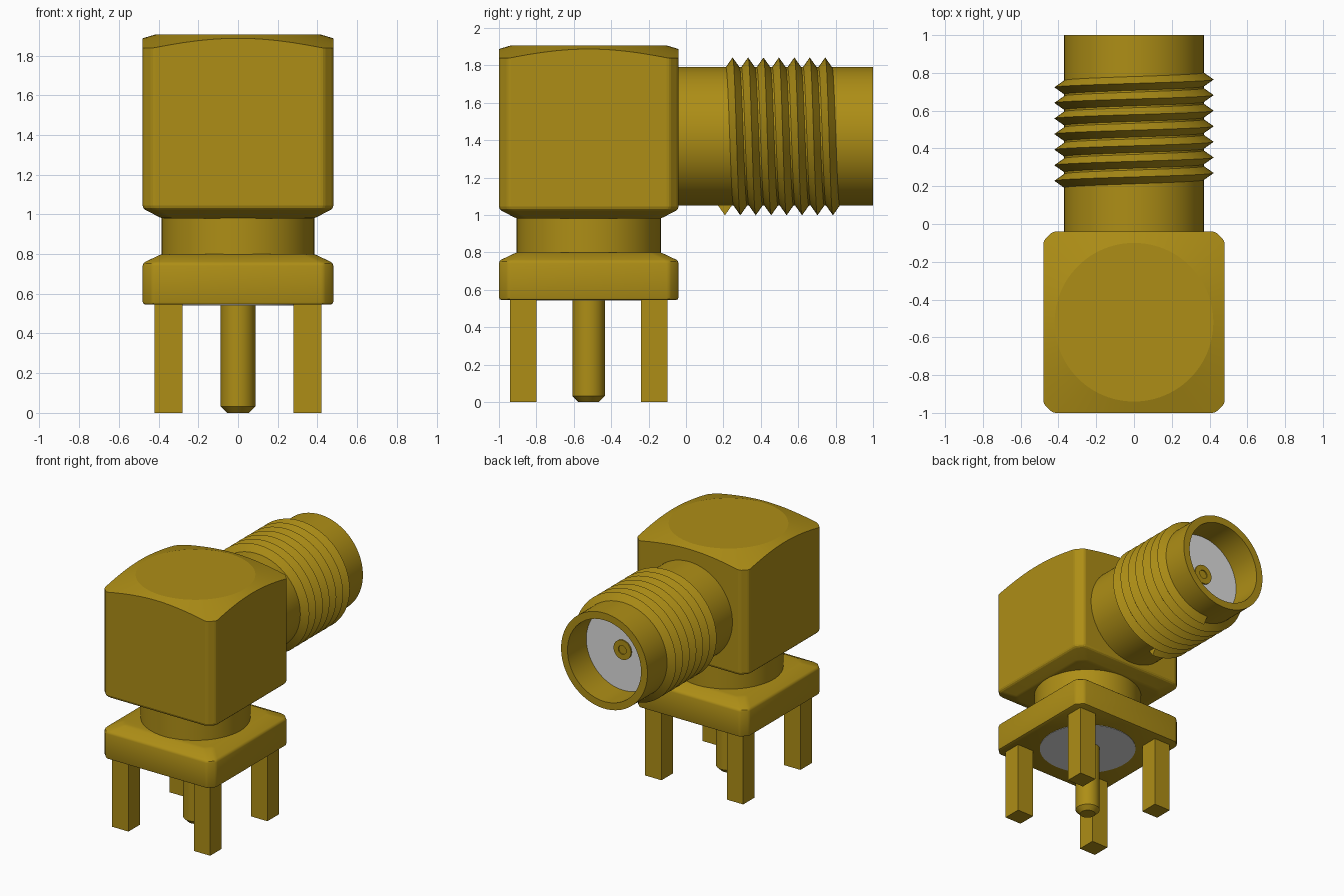
import bpy, bmesh, math
from mathutils import Matrix

if "Cube" in bpy.data.objects:
    bpy.data.objects.remove(bpy.data.objects["Cube"], do_unlink=True)


def material(name, color):
    m = bpy.data.materials.new(name)
    m.diffuse_color = color
    m.use_nodes = True
    m.node_tree.nodes["Principled BSDF"].inputs["Base Color"].default_value = color
    return m


GOLD = material("gold", (0.42, 0.27, 0.008, 1))
WHITE = material("white insulator", (0.72, 0.72, 0.72, 1))
CY = -0.52                                  # centre of the block in y
UPRIGHT = Matrix.Translation((0, CY, 0))
ALONG_Y = Matrix.Translation((0, 0, 1.42)) @ Matrix.Rotation(-math.pi / 2, 4, 'X')


def finish(bm, name, mat, matrix=UPRIGHT):
    bmesh.ops.remove_doubles(bm, verts=bm.verts, dist=1e-5)
    bmesh.ops.transform(bm, matrix=matrix, verts=bm.verts)
    bmesh.ops.recalc_face_normals(bm, faces=bm.faces)
    me = bpy.data.meshes.new(name)
    bm.to_mesh(me)
    bm.free()
    ob = bpy.data.objects.new(name, me)
    bpy.context.collection.objects.link(ob)
    me.materials.append(mat)
    return ob


def select(ob):
    bpy.ops.object.select_all(action='DESELECT')
    ob.select_set(True)
    bpy.context.view_layer.objects.active = ob


def smooth(ob):
    select(ob)
    bpy.ops.object.shade_smooth_by_angle(angle=math.radians(30))
    return ob


def skin(bm, rings, cap):
    """Join equal rings of vertices with quads, optionally capping the ends."""
    for a, b in zip(rings, rings[1:]):
        n = len(a)
        for i in range(n):
            bm.faces.new((a[i], a[(i + 1) % n], b[(i + 1) % n], b[i]))
    if cap:
        bm.faces.new(rings[0])
        bm.faces.new(rings[-1])


def lathe(name, profile, mat, matrix=UPRIGHT, n=96):
    """Turn (radius, height) points round the local z axis."""
    bm = bmesh.new()
    rings = [[bm.verts.new((r * math.cos(2 * math.pi * i / n),
                            r * math.sin(2 * math.pi * i / n), z)) for i in range(n)]
             for r, z in profile]
    skin(bm, rings, False)
    return smooth(finish(bm, name, mat, matrix))


def block(name, sections, corner=0.05):
    """Square block with cut corners, from (height, half width) sections."""
    bm = bmesh.new()
    rings = []
    for z, h in sections:
        c = h - corner
        rings.append([bm.verts.new((x, y, z)) for x, y in
                      ((h, -c), (h, c), (c, h), (-c, h),
                       (-h, c), (-h, -c), (-c, -h), (c, -h))])
    skin(bm, rings, True)
    bmesh.ops.recalc_face_normals(bm, faces=bm.faces)
    edges = [e for e in bm.edges if e.calc_face_angle(0) > math.radians(15)]
    bmesh.ops.bevel(bm, geom=edges, offset=0.014, segments=2, profile=0.5,
                    affect='EDGES', clamp_overlap=True)
    return finish(bm, name, GOLD)


# Elbow block, its top turned to a shallow cone
elbow = block("elbow_block", [(0.98, 0.385), (1.03, 0.48), (2.1, 0.48)])
cone = lathe("cone_cutter", [(0, 0.9), (0.9, 0.9), (0.9, 1.761), (0.42, 1.905), (0, 1.905)], GOLD)
cone.hide_render = True
mod = elbow.modifiers.new("turned_top", 'BOOLEAN')
mod.operation = 'INTERSECT'
mod.solver = 'EXACT'
mod.object = cone
select(elbow)
bpy.ops.object.modifier_apply(modifier=mod.name)
bpy.data.objects.remove(cone, do_unlink=True)
select(elbow)
bpy.ops.object.shade_smooth_by_angle(angle=math.radians(12))

# Mounting base and neck
smooth(block("mounting_base", [(0.545, 0.48), (0.755, 0.48), (0.80, 0.385)]))
lathe("neck", [(0, 0.78), (0.385, 0.78), (0.385, 1.0), (0, 1.0)], GOLD)
lathe("base_insulator", [(0, 0.542), (0.345, 0.542), (0.345, 0.55), (0, 0.55)], WHITE)

# Centre pin with chamfered tip
lathe("centre_pin", [(0, 0), (0.055, 0), (0.087, 0.032), (0.087, 0.56), (0, 0.56)], GOLD, n=48)

# Four square legs
for sx, side in ((-1, "right"), (1, "left")):
    for sy, end in ((-1, "front"), (1, "back")):
        bm = bmesh.new()
        bmesh.ops.create_cube(bm, size=1)
        bmesh.ops.scale(bm, vec=(0.14, 0.14, 0.56), verts=bm.verts)
        bmesh.ops.translate(bm, vec=(sx * 0.35, sy * 0.35, 0.28), verts=bm.verts)
        finish(bm, f"{end}_{side}_leg", GOLD)

# Barrel with open bore, insulator face and socket contact
lathe("barrel", [(0, -0.06), (0.37, -0.06), (0.37, 1.0), (0.315, 1.0),
                 (0.315, 0.74), (0, 0.74)], GOLD, ALONG_Y)
lathe("barrel_insulator", [(0, 0.73), (0.315, 0.73), (0.315, 0.77), (0, 0.77)], WHITE, ALONG_Y)
lathe("socket_contact", [(0, 0.75), (0.075, 0.75), (0.075, 0.78), (0.034, 0.78),
                         (0.034, 0.772), (0, 0.772)], GOLD, ALONG_Y, 32)

# Helical thread with a pointed ridge
bm = bmesh.new()
SEG, TURNS, PITCH = 64, 7, 0.0825
rings = []
for i in range(SEG * TURNS + 1):
    t = i / SEG
    a = math.pi / 2 + 2 * math.pi * t
    y = 0.208 + PITCH * t
    rings.append([bm.verts.new((r * math.cos(a), r * math.sin(a), y + dy))
                  for r, dy in ((0.365, -0.04), (0.422, 0), (0.365, 0.04))])
skin(bm, rings, True)
smooth(finish(bm, "thread", GOLD, ALONG_Y))
